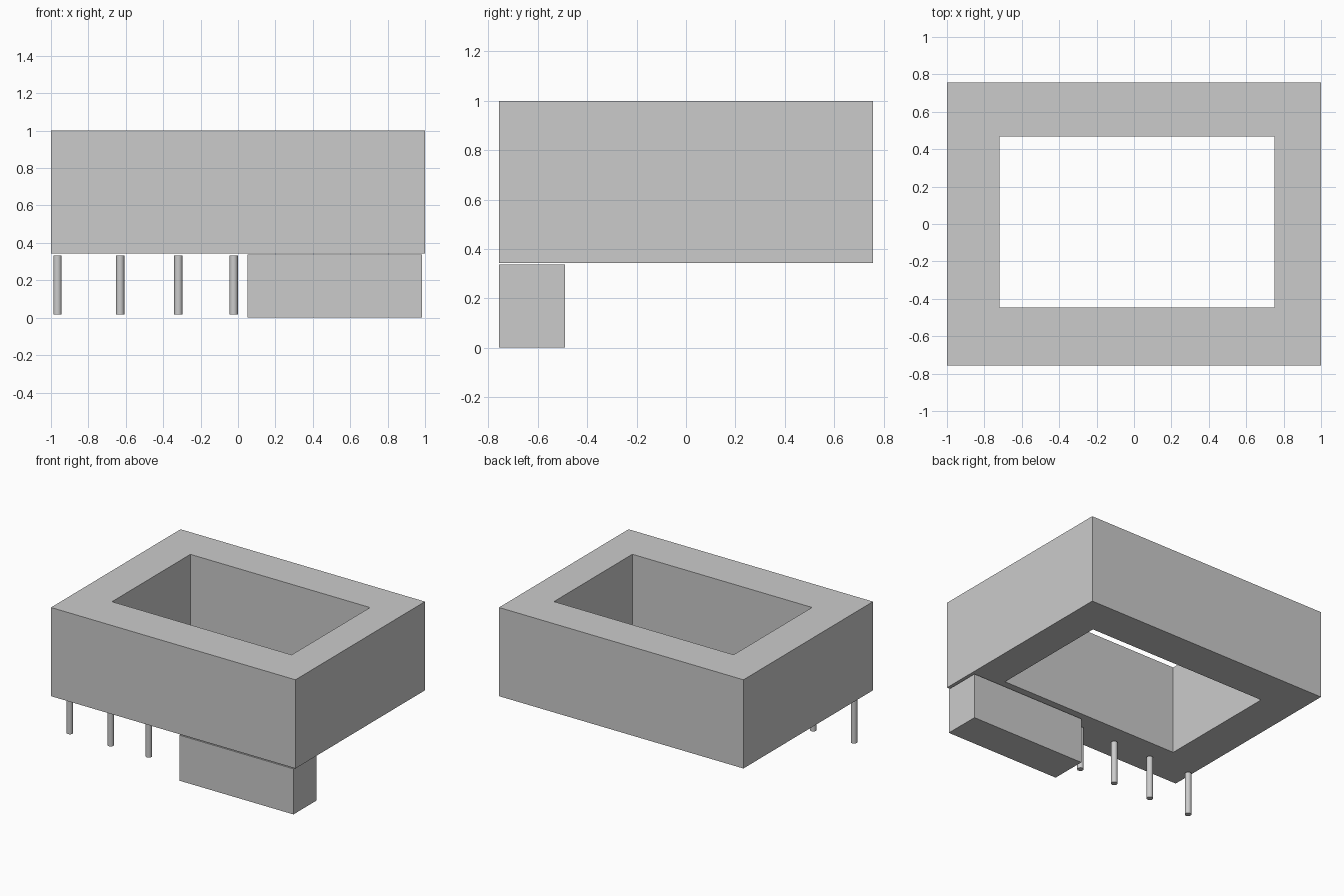
import bpy, bmesh

if "Cube" in bpy.data.objects:
    bpy.data.objects.remove(bpy.data.objects["Cube"])

def make_object(name, bm):
    bmesh.ops.recalc_face_normals(bm, faces=bm.faces)
    mesh = bpy.data.meshes.new(name)
    bm.to_mesh(mesh)
    bm.free()
    obj = bpy.data.objects.new(name, mesh)
    bpy.context.collection.objects.link(obj)
    return obj

def rect(bm, x0, x1, y0, y1, z):
    return [bm.verts.new((x, y, z)) for x, y in
            ((x0, y0), (x1, y0), (x1, y1), (x0, y1))]

# Housing: rectangular frame with an off-centre opening right through
OUTER = (-1.0, 1.0, -0.757, 0.757)
INNER = (-0.718, 0.752, -0.447, 0.469)
bm = bmesh.new()
loops = [rect(bm, *OUTER, 0.344), rect(bm, *OUTER, 1.0),
         rect(bm, *INNER, 1.0), rect(bm, *INNER, 0.344)]
for a, b in zip(loops, loops[1:] + loops[:1]):
    for i in range(4):
        j = (i + 1) % 4
        bm.faces.new((a[i], a[j], b[j], b[i]))
make_object("housing_frame", bm)

# Connector block under the front edge
bm = bmesh.new()
bottom = rect(bm, 0.05, 0.984, -0.757, -0.49, 0.0)
top = rect(bm, 0.05, 0.984, -0.757, -0.49, 0.337)
bm.faces.new(bottom)
bm.faces.new(top)
for i in range(4):
    j = (i + 1) % 4
    bm.faces.new((bottom[i], bottom[j], top[j], top[i]))
make_object("connector_block", bm)

# Row of round pins beside the block
PIN_BOTTOM, PIN_TOP = 0.016, 0.332
for n, x in enumerate((-0.965, -0.63, -0.319, -0.023), 1):
    bpy.ops.mesh.primitive_cylinder_add(
        vertices=24, radius=0.022, depth=PIN_TOP - PIN_BOTTOM,
        location=(x, -0.586, (PIN_TOP + PIN_BOTTOM) / 2))
    bpy.context.object.name = f"pin_{n}"
    bpy.ops.object.shade_smooth_by_angle()
